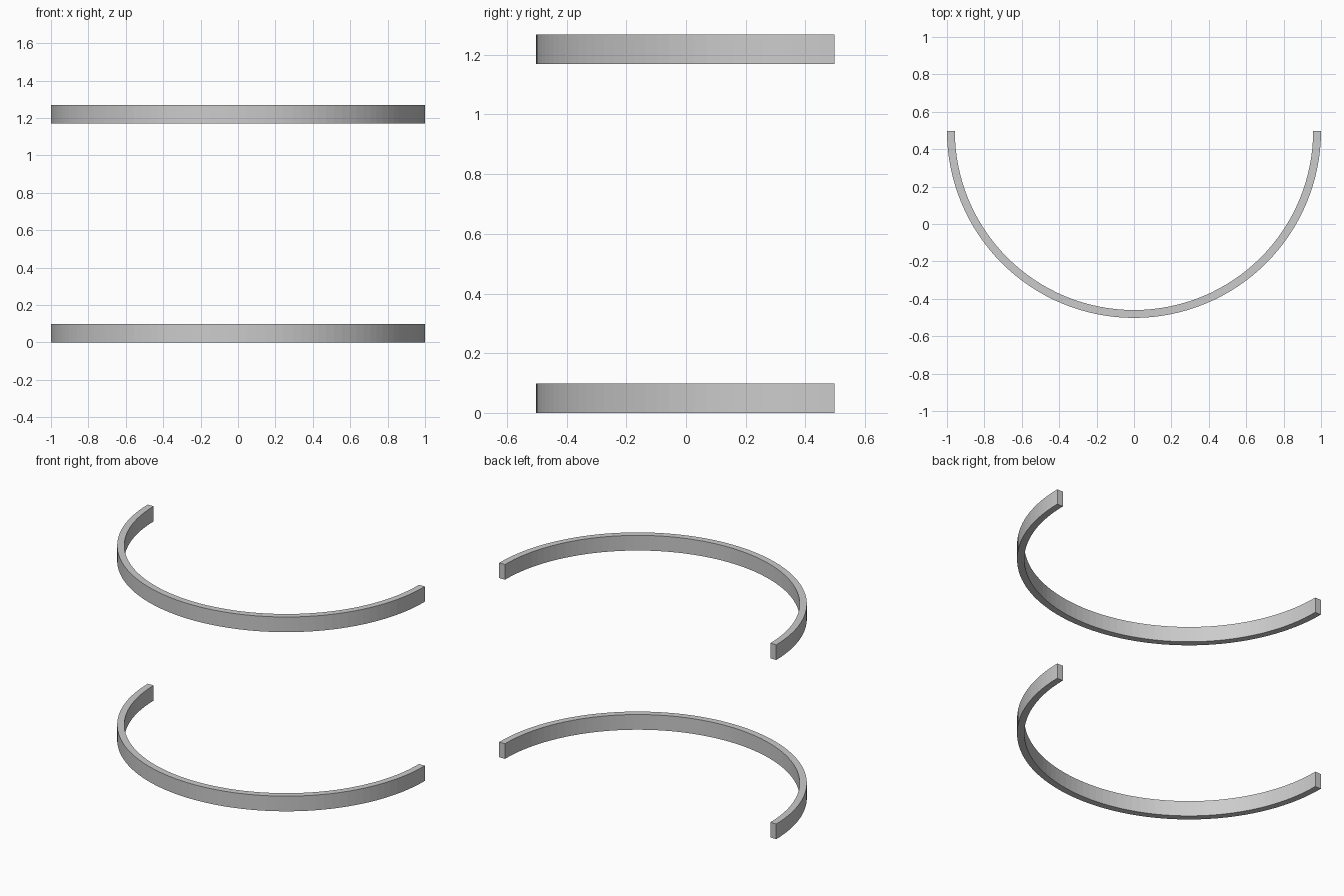
import bpy, bmesh, math

if "Cube" in bpy.data.objects:
    bpy.data.objects.remove(bpy.data.objects["Cube"])

OUTER, INNER, HEIGHT, SEGMENTS = 1.0, 0.958, 0.099, 64
CENTRE_Y = 0.498


def half_ring(name, z):
    """Sweep a rectangular section through 180 degrees around the front."""
    bm = bmesh.new()
    section = [(INNER, 0), (OUTER, 0), (OUTER, HEIGHT), (INNER, HEIGHT)]
    rings = []
    for i in range(SEGMENTS + 1):
        a = math.pi + math.pi * i / SEGMENTS
        rings.append([bm.verts.new((r * math.cos(a), r * math.sin(a), h))
                      for r, h in section])
    for a, b in zip(rings, rings[1:]):
        for k in range(4):
            n = (k + 1) % 4
            bm.faces.new((a[k], a[n], b[n], b[k]))
    # flat end caps
    bm.faces.new(rings[0])
    bm.faces.new(rings[-1])
    bmesh.ops.recalc_face_normals(bm, faces=bm.faces)
    mesh = bpy.data.meshes.new(name)
    bm.to_mesh(mesh)
    bm.free()
    obj = bpy.data.objects.new(name, mesh)
    obj.location = (0, CENTRE_Y, z)
    bpy.context.collection.objects.link(obj)
    return obj


# two identical bands, one above the other
half_ring("lower_half_ring", 0.0)
half_ring("upper_half_ring", 1.169)
